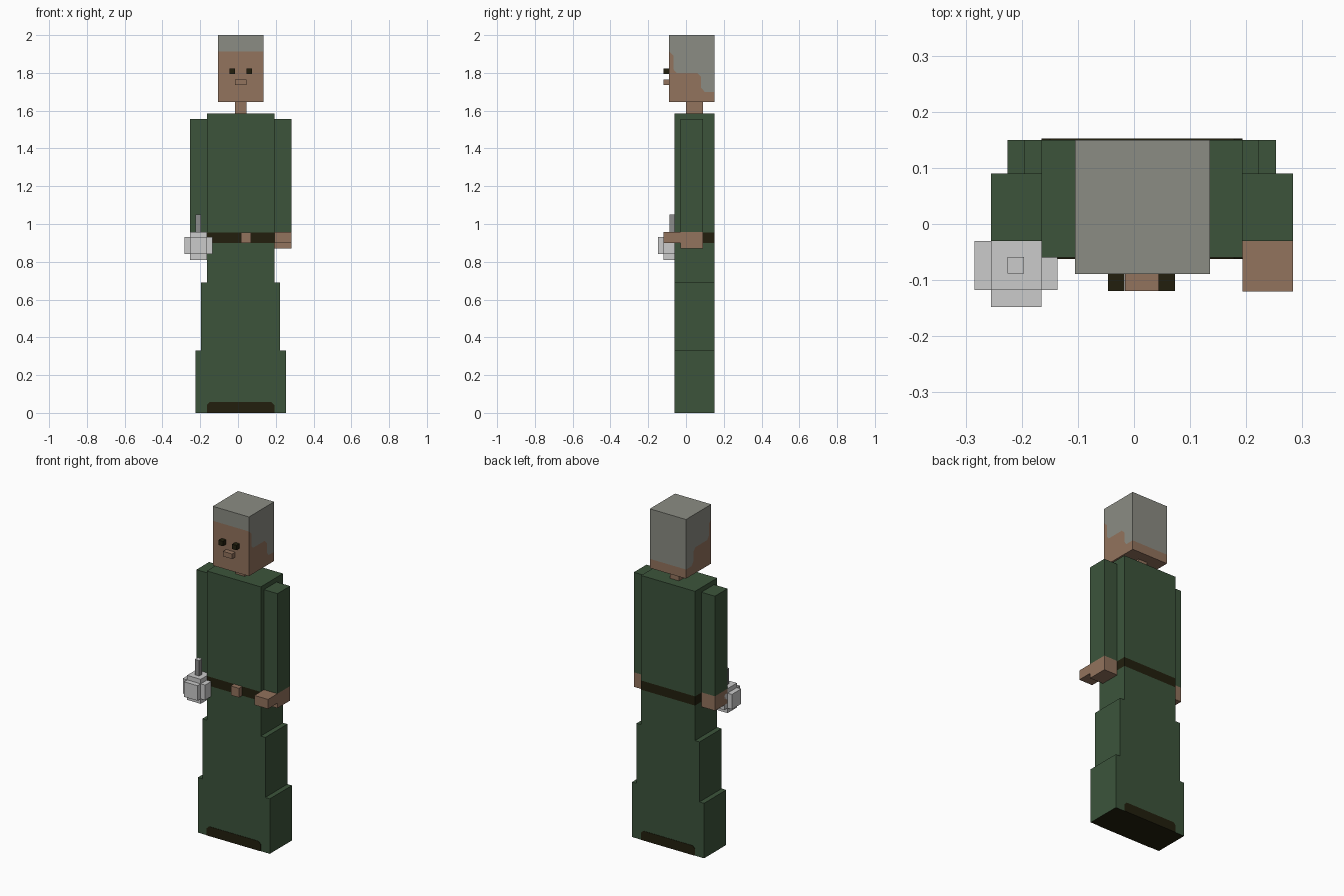
import bpy
import bmesh

cube = bpy.data.objects.get("Cube")
if cube:
    bpy.data.objects.remove(cube, do_unlink=True)


def material(name, rgb):
    linear = [((c / 255 + 0.055) / 1.055) ** 2.4 for c in rgb] + [1.0]
    m = bpy.data.materials.new(name)
    m.use_nodes = True
    m.diffuse_color = linear
    m.node_tree.nodes["Principled BSDF"].inputs["Base Color"].default_value = linear
    return m


GREEN = material("robe green", (60, 84, 59))
SKIN = material("skin", (146, 115, 93))
HAIR = material("hair grey", (139, 140, 131))
DARK = material("dark brown", (34, 31, 13))
SILVER = material("pale metal", (203, 203, 203))
STEEL = material("handle grey", (140, 140, 140))


def finish(name, bm, mats):
    bmesh.ops.recalc_face_normals(bm, faces=bm.faces)
    mesh = bpy.data.meshes.new(name)
    bm.to_mesh(mesh)
    bm.free()
    for m in mats:
        mesh.materials.append(m)
    obj = bpy.data.objects.new(name, mesh)
    bpy.context.collection.objects.link(obj)
    return obj


def box(name, x, y, z, *mats, special=None):
    """Box from ranges; faces whose normal z equals special get the second material."""
    bm = bmesh.new()
    bmesh.ops.create_cube(bm, size=1)
    for v in bm.verts:
        v.co = [r[0] if c < 0 else r[1] for c, r in zip(v.co, (x, y, z))]
    bm.normal_update()
    for f in bm.faces:
        if special and f.normal.z * special > 0.9:
            f.material_index = 1
    return finish(name, bm, mats)


MID = 0.014            # body centre line
BODY_X = (-0.165, 0.193)
BODY_Y = (-0.06, 0.15)

# Robe: stacked blocks that widen towards the floor
box("torso", BODY_X, BODY_Y, (0.955, 1.585), GREEN)
box("belt", BODY_X, BODY_Y, (0.9, 0.955), DARK)
box("skirt_upper", BODY_X, BODY_Y, (0.69, 0.9), GREEN)
box("skirt_middle", (-0.195, 0.223), BODY_Y, (0.33, 0.69), GREEN)
box("skirt_lower", (-0.225, 0.253), BODY_Y, (0, 0.33), GREEN, DARK, special=-1)
box("buckle", (0.015, 0.07), (-0.09, -0.06), (0.9, 0.955), SKIN)

# Painted shoe patches at the hem, front and back
for name, y, out in (("front_shoes", BODY_Y[0], -0.002), ("back_shoes", BODY_Y[1], 0.002)):
    bm = bmesh.new()
    half, top, cut = 0.179, 0.057, 0.015
    outline = [(-half, 0), (half, 0), (half, top - cut), (half - cut, top),
               (cut - half, top), (-half, top - cut)]
    rings = [[bm.verts.new((MID + px, py, pz)) for px, pz in outline] for py in (y, y + out)]
    for ring in rings:
        bm.faces.new(ring)
    for i in range(len(outline)):
        j = (i + 1) % len(outline)
        bm.faces.new((rings[0][i], rings[0][j], rings[1][j], rings[1][i]))
    finish(name, bm, [DARK])

# Arms and hands
for side, x in (("right", (-0.255, -0.165)), ("left", (0.193, 0.283))):
    box(side + "_arm", x, (-0.03, 0.09), (0.957, 1.557), GREEN)
    box(side + "_hand", x, (-0.03, 0.09), (0.87, 0.957), SKIN)
box("left_fingers", (0.193, 0.283), (-0.12, -0.03), (0.9, 0.957), SKIN)

# Held orb made of crossed blocks, with an upright handle
CORE_X, CORE_Y, CORE_Z = (-0.255, -0.165), (-0.118, -0.03), (0.84, 0.93)
box("orb_vertical", CORE_X, CORE_Y, (0.81, 0.957), SILVER)
box("orb_sideways", (-0.284, -0.136), CORE_Y, CORE_Z, SILVER)
box("orb_lengthways", CORE_X, (-0.148, 0), CORE_Z, SILVER)
box("orb_handle", (-0.225, -0.196), (-0.088, -0.059), (0.957, 1.05), STEEL, SILVER, special=1)

# Neck and head, split into skin and hair along the hairline
box("neck", (-0.016, 0.044), (0, 0.09), (1.585, 1.645), SKIN)
HEAD_X, HEAD_Y, HEAD_Z = (-0.105, 0.135), (-0.089, 0.15), (1.645, 2.0)
hairline = [(HEAD_Y[0], 1.913), (-0.066, 1.89), (-0.066, 1.818), (-0.05, 1.80), (0.06, 1.80),
            (0.08, 1.78), (0.08, 1.722), (0.098, 1.70), (HEAD_Y[1], 1.70)]
bm = bmesh.new()
sides = []
for x in HEAD_X:
    line = [bm.verts.new((x, y, z)) for y, z in hairline]
    ends = {z: [bm.verts.new((x, y, z)) for y in reversed(HEAD_Y)] for z in HEAD_Z}
    sides.append((line, ends))
    for index, z in enumerate(HEAD_Z):
        bm.faces.new(line + ends[z]).material_index = index
for index, z in enumerate(HEAD_Z):
    paths = [[line[-1]] + ends[z] + [line[0]] for line, ends in sides]
    for i in range(3):
        quad = (paths[0][i], paths[0][i + 1], paths[1][i + 1], paths[1][i])
        bm.faces.new(quad).material_index = index
finish("head", bm, [SKIN, HAIR])

# Face
FACE_Y = (-0.119, HEAD_Y[0])
for side, x in (("right", -0.046), ("left", 0.044)):
    box(side + "_eye", (x, x + 0.029), FACE_Y, (1.795, 1.824), DARK)
box("nose", (-0.016, 0.044), FACE_Y, (1.735, 1.765), SKIN)
